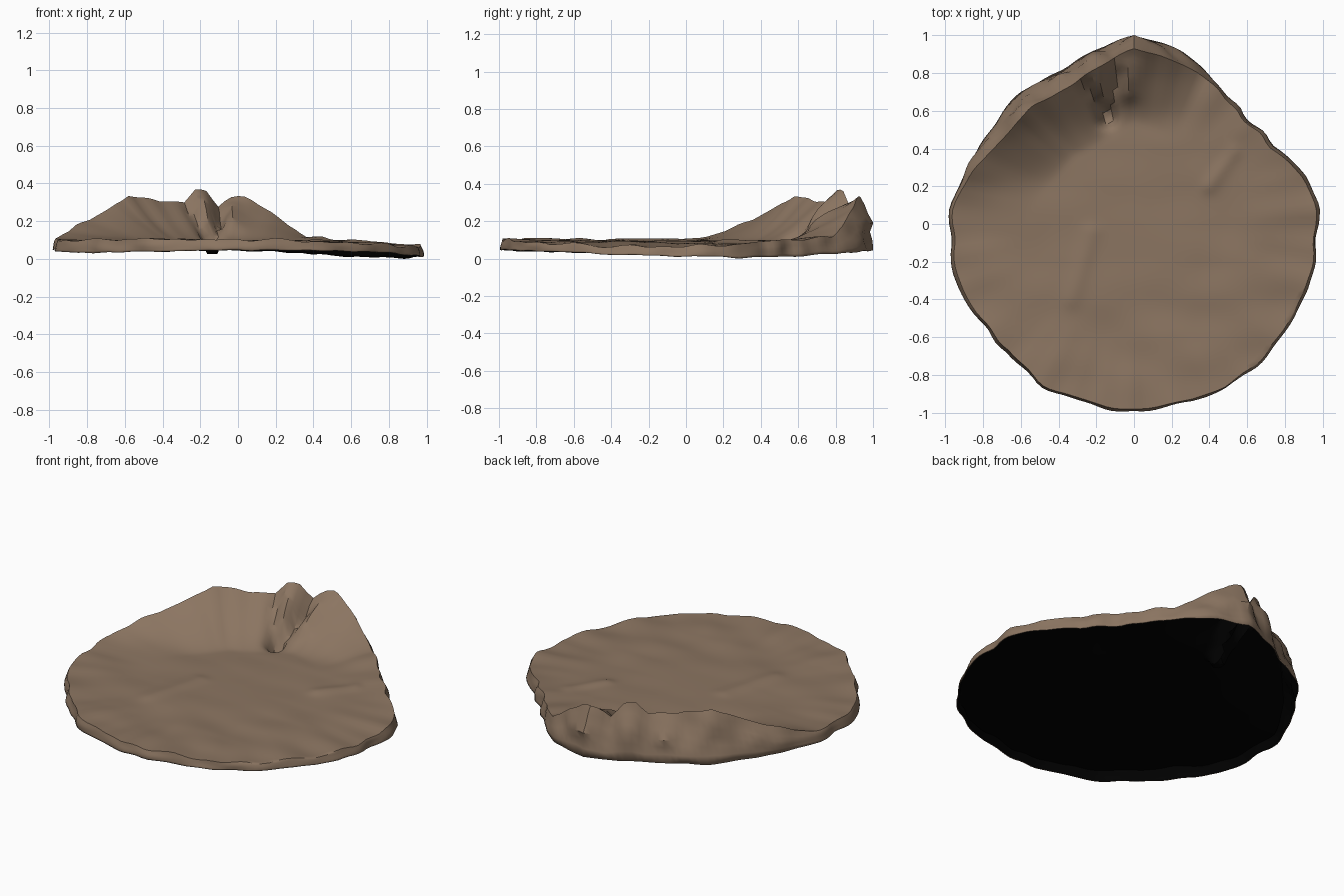
import bpy, bmesh, math
from mathutils import Vector, noise

cube = bpy.data.objects.get("Cube")
if cube:
    bpy.data.objects.remove(cube, do_unlink=True)

SEGMENTS, RINGS, WALL_RINGS = 160, 40, 6

# Tables are pairs of (angle in degrees, value), read around the rock
OUTLINE = [.98, .96, .85, .82, .86, .95, 1.0, .93, .91, .91, .91, .95,
           .98, .99, .97, .95, .99, .99, .99, .98, .99, .99, .98, .98]
OUTLINE = [(15 * i, r) for i, r in enumerate(OUTLINE)]
RIM_HEIGHT = [(0, .065), (15, .07), (30, .09), (50, .105), (66, .12), (72, .18),
              (78, .26), (83, .29), (89, .34), (93, .33), (97, .27), (101, .36),
              (105, .37), (110, .29), (118, .31), (128, .32), (135, .335),
              (142, .3), (150, .24), (158, .2), (166, .15), (174, .12), (185, .1),
              (230, .1), (270, .105), (305, .09), (340, .07)]
BASE_HEIGHT = [(0, .012), (20, .006), (45, .012), (65, .03), (90, .045), (140, .04),
               (180, .05), (215, .03), (270, .048), (305, .042), (340, .02)]
RIM_INSET = [(0, .985), (60, .975), (75, .93), (90, .93), (103, .9), (135, .89),
             (150, .92), (170, .98), (270, .99)]


def lookup(table, angle):
    """Linear interpolation in a table that wraps around the circle."""
    wrapped = table + [(table[0][0] + 360, table[0][1])]
    for (a, va), (b, vb) in zip(wrapped, wrapped[1:]):
        if a <= angle <= b:
            return va + (vb - va) * (angle - a) / (b - a)


def near_line(p, start, end, width):
    """1 on the line, fading to 0 away from it."""
    a, b = Vector(start), Vector(end)
    t = max(0, min(1, (p - a).dot(b - a) / (b - a).length_squared))
    return math.exp(-((p - a - (b - a) * t).length / width) ** 2)


def rough(x, y, z, scale):
    return noise.noise(Vector((x, y, z)) * scale)


PIT = (-.14, .56)
# Gullies and swells: start, end, width, height change
FOLDS = [(PIT, (-.27, .78), .035, -.06), (PIT, (-.09, .8), .03, -.06),
         (PIT, (-.14, .58), .05, -.045),
         ((-.19, .68), (-.2, .82), .04, .04), ((-.03, .7), (-.02, .85), .05, .04),
         ((.4, .2), (.53, .38), .04, .012), ((-.33, -.4), (-.23, -.05), .05, .01)]


def floor_height(x, y, t, rim):
    """Gently dished floor that sweeps up to the rim."""
    p = Vector((x, y))
    level = .095 - .025 * max(0, x) ** 2
    rise = max(0, (t - .58) / .42) ** 1.4
    z = level + (rim - level) * rise
    fade = min(1, (1 - t) * 6)
    z += fade * sum(h * near_line(p, a, b, w) for a, b, w, h in FOLDS)
    z += .013 * rough(x * .6, y, 2, 5) * min(1, t * 2)
    return max(z, .03)


def material(name, colour):
    m = bpy.data.materials.new(name)
    m.use_nodes = True
    m.diffuse_color = (*colour, 1)
    shader = m.node_tree.nodes["Principled BSDF"]
    shader.inputs["Base Color"].default_value = (*colour, 1)
    shader.inputs["Roughness"].default_value = .9
    return m


# Rock surface: rings from the centre to the rim, then down the outer wall
bm = bmesh.new()
rings = [[] for _ in range(RINGS + WALL_RINGS)]
for s in range(SEGMENTS):
    angle = 360 * s / SEGMENTS
    c, sn = math.cos(math.radians(angle)), math.sin(math.radians(angle))
    edge = lookup(OUTLINE, angle) + .022 * rough(c, sn, 0, 6)
    edge = min(edge, 1)
    rim_radius = edge * lookup(RIM_INSET, angle) + .012 * rough(c, sn, 5, 5)
    rim_radius = min(rim_radius, edge - .006)
    rim = lookup(RIM_HEIGHT, angle) + .016 * rough(c, sn, 7, 7)
    base = lookup(BASE_HEIGHT, angle) + .008 * rough(c, sn, 9, 8)
    base = max(base, 0)
    for i in range(1, RINGS + 1):
        t = i / RINGS
        x, y = c * rim_radius * t, sn * rim_radius * t
        rings[i - 1].append(bm.verts.new((x, y, floor_height(x, y, t, rim))))
    for j in range(1, WALL_RINGS + 1):
        t = j / WALL_RINGS
        z = rim + (base - rim) * t
        bulge = math.sin(math.pi * t) * (rim - base)
        r = rim_radius + (edge - rim_radius) * t
        r += bulge * (.06 + .16 * rough(c, sn, z * 2, 6))
        rings[RINGS + j - 1].append(bm.verts.new((c * r, sn * r, z)))

centre = bm.verts.new((0, 0, .095))
for s in range(SEGMENTS):
    n = (s + 1) % SEGMENTS
    bm.faces.new((centre, rings[0][s], rings[0][n]))
    for inner, outer in zip(rings, rings[1:]):
        bm.faces.new((inner[s], outer[s], outer[n], inner[n]))

mesh = bpy.data.meshes.new("rock_slab")
bm.to_mesh(mesh)
bm.free()
rock = bpy.data.objects.new("rock_slab", mesh)
bpy.context.collection.objects.link(rock)
mesh.materials.append(material("brown rock", (.26, .178, .12)))
mesh.materials.append(material("black underside", (0, 0, 0)))

# Thin shell with a dark hollow underside
shell = rock.modifiers.new("shell", 'SOLIDIFY')
shell.thickness = .005
shell.offset = -1
shell.material_offset = 1
shell.material_offset_rim = 0

bpy.ops.object.select_all(action='DESELECT')
rock.select_set(True)
bpy.context.view_layer.objects.active = rock
bpy.ops.object.shade_smooth_by_angle(angle=math.radians(35))
